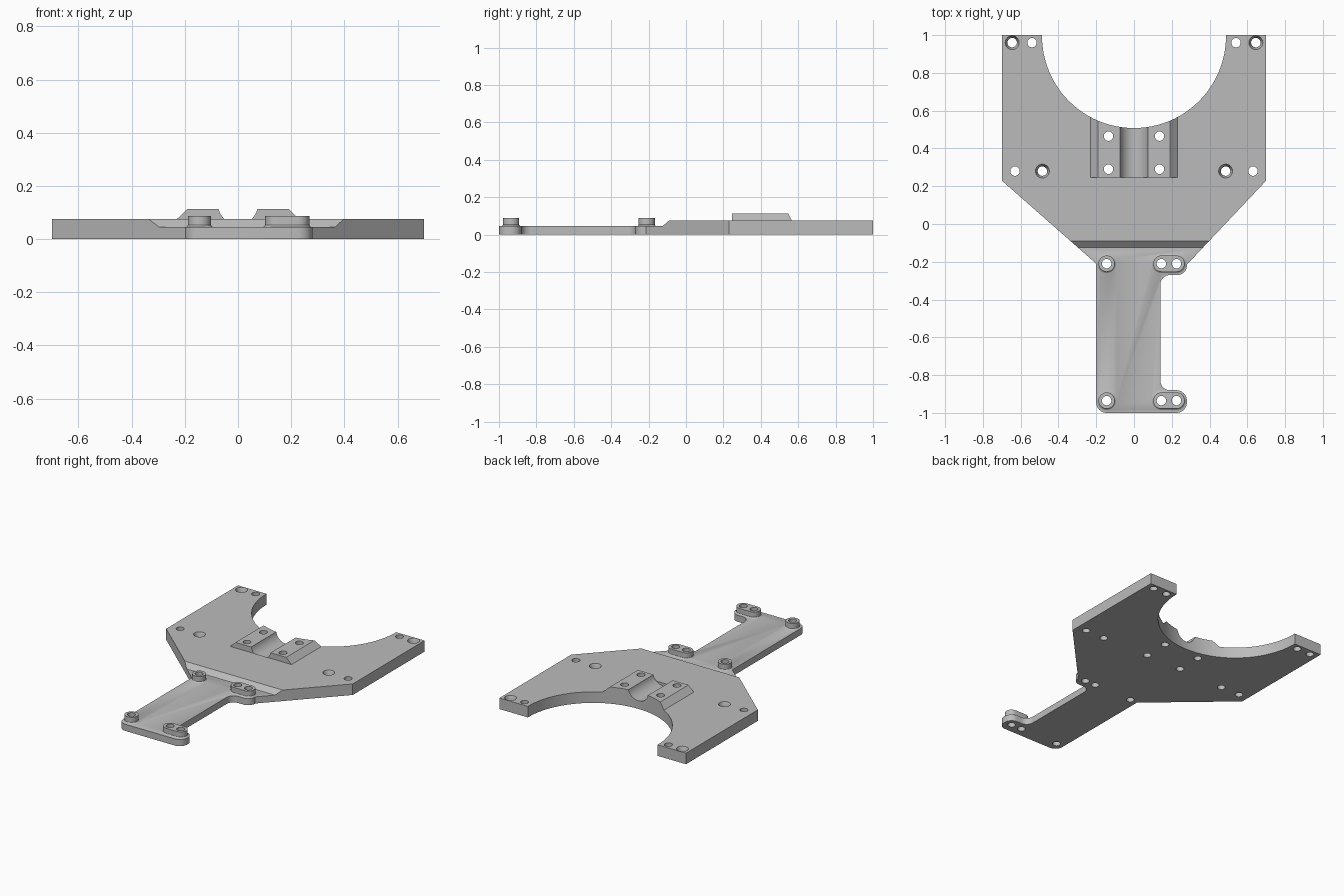
import bpy, bmesh, math
from mathutils import Vector

cube = bpy.data.objects.get("Cube")
if cube:
    bpy.data.objects.remove(cube, do_unlink=True)

grey = bpy.data.materials.new("plain grey")
grey.use_nodes = True
grey.diffuse_color = (0.5, 0.5, 0.5, 1)
grey.node_tree.nodes["Principled BSDF"].inputs["Base Color"].default_value = (0.5, 0.5, 0.5, 1)


def finish(name, bm):
    bmesh.ops.recalc_face_normals(bm, faces=bm.faces)
    mesh = bpy.data.meshes.new(name)
    bm.to_mesh(mesh)
    bm.free()
    mesh.materials.append(grey)
    obj = bpy.data.objects.new(name, mesh)
    bpy.context.collection.objects.link(obj)
    return obj


def loft(bm, loops):
    """Skin a list of equal point loops and cap both ends."""
    rings = [[bm.verts.new(p) for p in loop] for loop in loops]
    n = len(rings[0])
    for a, b in zip(rings, rings[1:]):
        for i in range(n):
            j = (i + 1) % n
            bm.faces.new((a[i], a[j], b[j], b[i]))
    bm.faces.new(rings[0])
    bm.faces.new(rings[-1])


def prism(name, pts, lo, hi, place):
    bm = bmesh.new()
    loft(bm, [[place(u, v, w) for u, v in pts] for w in (lo, hi)])
    return finish(name, bm)


def arc(cx, cy, r, a0, a1, n):
    return [(cx + r * math.cos(math.radians(a0 + (a1 - a0) * i / n)),
             cy + r * math.sin(math.radians(a0 + (a1 - a0) * i / n))) for i in range(n + 1)]


def fillet(prev, corner, nxt, r, n=8):
    """Round a right-angled corner."""
    c = Vector(corner)
    a, b = (Vector(prev) - c).normalized() * r, (Vector(nxt) - c).normalized() * r
    steps = [math.pi / 2 * i / n for i in range(n + 1)]
    return [tuple(c + a * (1 - math.sin(t)) + b * (1 - math.cos(t))) for t in steps]


def stadium(bm, x0, x1, y, levels, n=16):
    """Round or slot-shaped post from (height, radius) levels."""
    loft(bm, [[(px, py, z) for px, py in
               arc(x1, y, r, -90, 90, n) + arc(x0, y, r, 90, 270, n)[(x0 == x1):len(range(n + 1)) - (x0 == x1)]]
              for z, r in levels])


def along_x(u, v, w):
    return (w, u, v)


def along_y(u, v, w):
    return (u, w, v)


def along_z(u, v, w):
    return (u, v, w)


# Plate outline with the narrow arm and its rounded ears
corners = [((0.28, -0.215), 0), ((0.28, -0.27), 0.05), ((0.14, -0.27), 0.05),
           ((0.14, -0.88), 0.05), ((0.28, -0.88), 0.055), ((0.28, -1), 0.055),
           ((-0.2, -1), 0.055), ((-0.2, -0.21), 0)]
outline = [(0.7, 1), (0.7, 0.23)]
for i, (p, r) in enumerate(corners):
    outline += fillet(corners[i - 1][0], p, corners[i + 1][0], r) if r else [p]
outline += [(-0.7, 0.23), (-0.7, 1)]
outline.reverse()
plate = prism("mounting_plate", outline, 0, 0.075, along_z)

# Clamp block
block = [(-0.23, 0.075), (-0.19, 0.113), (0.19, 0.113), (0.23, 0.075), (0.23, 0.04), (-0.23, 0.04)]
ridge = prism("clamp_block", block, 0.245, 0.7, along_y)

# Bosses on the arm
bm = bmesh.new()
boss_levels = [(0, 0.051), (0.045, 0.051), (0.047, 0.047), (0.053, 0.043), (0.0875, 0.043)]
for y in (-0.21, -0.935):
    stadium(bm, -0.145, -0.145, y, boss_levels)
    stadium(bm, 0.145, 0.225, y, boss_levels)
bosses = finish("arm_bosses", bm)

# Cutters: thin arm step, large round opening, clamp groove
step = prism("arm_step_cutter", [(-0.05, 0.11), (-0.125, 0.045), (-1.2, 0.045), (-1.2, 0.11)],
             -1, 1, along_x)
opening = prism("opening_cutter", arc(0, 0.995, 0.487, 0, 360, 96)[:-1], -0.1, 0.3, along_z)
groove = prism("groove_cutter", arc(0, 0.13, 0.075, 0, 360, 48)[:-1], 0.245, 0.8, along_y)

# Screw holes, some countersunk
bm = bmesh.new()
plain = [(-0.1, 0.025), (0.2, 0.025)]
sunk = [(-0.1, 0.025), (0.045, 0.025), (0.075, 0.037), (0.2, 0.037)]
for s in (-1, 1):
    for x, y, levels in ((0.645, 0.96, sunk), (0.54, 0.96, plain), (0.63, 0.28, plain),
                         (0.485, 0.28, sunk), (0.135, 0.465, plain), (0.135, 0.29, plain)):
        stadium(bm, s * x, s * x, y, levels)
for y in (-0.21, -0.935):
    for x in (-0.145, 0.145, 0.225):
        stadium(bm, x, x, y, plain)
holes = finish("hole_cutter", bm)

# Combine the parts
for tool, op in ((step, 'DIFFERENCE'), (ridge, 'UNION'), (opening, 'DIFFERENCE'),
                 (groove, 'DIFFERENCE'), (bosses, 'UNION'), (holes, 'DIFFERENCE')):
    mod = plate.modifiers.new(tool.name, 'BOOLEAN')
    mod.operation = op
    mod.solver = 'EXACT'
    mod.object = tool
    tool.hide_render = True
graph = bpy.context.evaluated_depsgraph_get()
result = bpy.data.meshes.new_from_object(plate.evaluated_get(graph))
plate.modifiers.clear()
plate.data = result
for tool in (step, ridge, opening, groove, bosses, holes):
    bpy.data.objects.remove(tool, do_unlink=True)

bpy.ops.object.select_all(action='DESELECT')
plate.select_set(True)
bpy.context.view_layer.objects.active = plate
bpy.ops.object.shade_smooth_by_angle(angle=math.radians(30))
